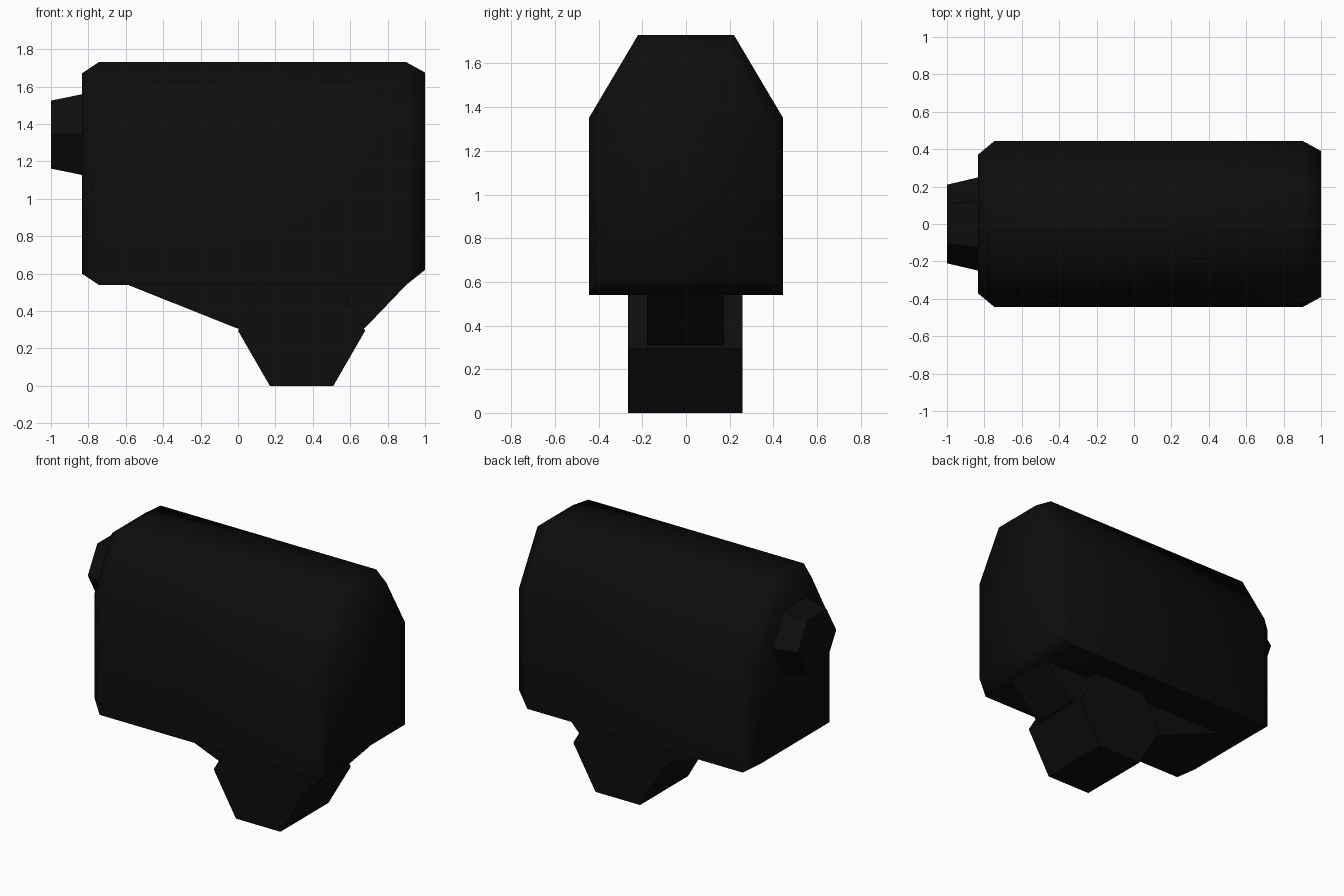
import bpy, bmesh, math
from mathutils import Vector

cube = bpy.data.objects.get("Cube")
if cube:
    bpy.data.objects.remove(cube, do_unlink=True)

black = bpy.data.materials.new("matte black")
black.use_nodes = True
colour = (0.004, 0.004, 0.004, 1)
black.diffuse_color = colour
bsdf = black.node_tree.nodes["Principled BSDF"]
bsdf.inputs["Base Color"].default_value = colour
bsdf.inputs["Roughness"].default_value = 0.8


def loft(name, rings, smooth_angle=None):
    """Skin a row of matching closed cross-sections and cap both ends."""
    bm = bmesh.new()
    loops = [[bm.verts.new(p) for p in ring] for ring in rings]
    n = len(loops[0])
    for a, b in zip(loops, loops[1:]):
        for i in range(n):
            j = (i + 1) % n
            bm.faces.new((a[i], a[j], b[j], b[i]))
    bm.faces.new(loops[0])
    bm.faces.new(loops[-1])
    bmesh.ops.recalc_face_normals(bm, faces=bm.faces[:])
    mesh = bpy.data.meshes.new(name)
    bm.to_mesh(mesh)
    bm.free()
    mesh.materials.append(black)
    obj = bpy.data.objects.new(name, mesh)
    bpy.context.collection.objects.link(obj)
    if smooth_angle:
        bpy.ops.object.select_all(action='DESELECT')
        obj.select_set(True)
        bpy.context.view_layer.objects.active = obj
        bpy.ops.object.shade_smooth_by_angle(angle=math.radians(smooth_angle))
    return obj


def hexagon(radius):
    return [(radius * math.cos(i * math.pi / 3), radius * math.sin(i * math.pi / 3))
            for i in range(6)]


def housing_section(x, half_width, bottom, shoulder, top_half, top):
    half = [(half_width, bottom), (half_width, shoulder), (top_half, top)]
    outline = half + [(-y, z) for y, z in reversed(half)]
    return [Vector((x, y, z)) for y, z in outline]


# Housing with sloping shoulders and chamfered ends
loft("housing", [
    housing_section(-0.835, 0.37, 0.60, 1.33, 0.18, 1.67),
    housing_section(-0.745, 0.445, 0.54, 1.35, 0.22, 1.73),
    housing_section(0.90, 0.445, 0.54, 1.35, 0.22, 1.73),
    housing_section(1.0, 0.39, 0.62, 1.33, 0.19, 1.675),
], 65)

# Tapered hexagonal nozzle on one end
loft("nozzle", [[(x, y, 1.343 + z) for y, z in hexagon(r)]
                for x, r in ((-1.0, 0.21), (-0.83, 0.25))])

# Hexagonal foot under the housing
loft("foot", [[(0.34 + x, y, 0.2945 + z) for x, z in hexagon(0.34)]
              for y in (-0.265, 0.258)])

# Narrow bracket joining the foot to the housing
bracket_profile = [(-0.59, 0.54), (0.0, 0.305), (0.68, 0.31), (0.90, 0.54)]
loft("bracket", [[(x, y, z) for x, z in bracket_profile] for y in (-0.178, 0.175)])
